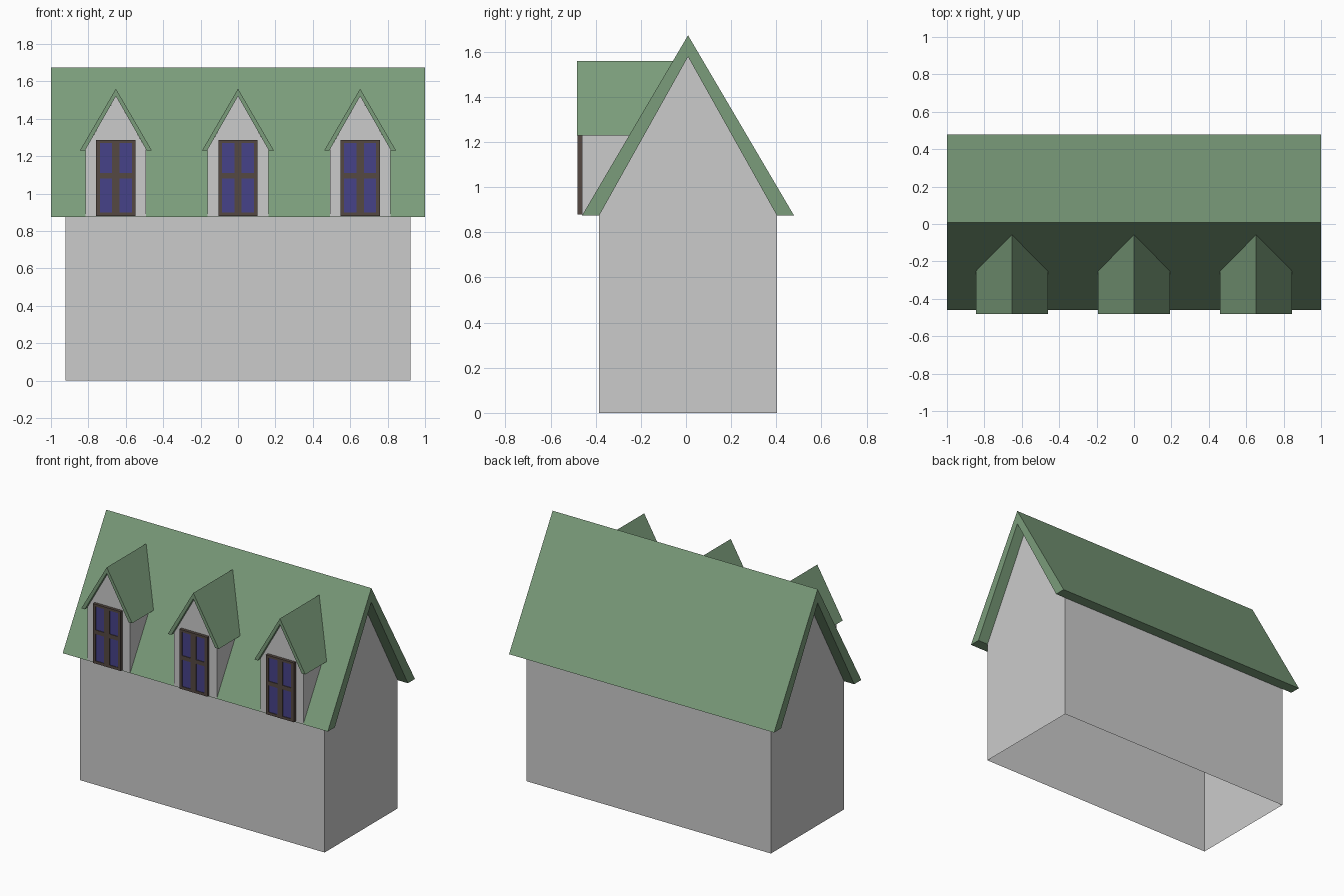
import bpy, bmesh

if "Cube" in bpy.data.objects:
    bpy.data.objects.remove(bpy.data.objects["Cube"])

MID_Y = 0.009          # ridge line of the main roof
EAVE_Z, RIDGE_Z = 0.874, 1.673
SLOPE = (RIDGE_Z - EAVE_Z) / 0.47


def material(name, rgb):
    m = bpy.data.materials.new(name)
    m.diffuse_color = (*rgb, 1)
    m.use_nodes = True
    m.node_tree.nodes["Principled BSDF"].inputs["Base Color"].default_value = m.diffuse_color
    return m


GREY = material("wall_grey", (0.57, 0.57, 0.57))
GREEN = material("roof_green", (0.197, 0.335, 0.197))
BROWN = material("frame_brown", (0.09, 0.066, 0.055))
BLUE = material("glass_blue", (0.062, 0.055, 0.25))


def add_object(name, bm, mat):
    bmesh.ops.recalc_face_normals(bm, faces=bm.faces)
    mesh = bpy.data.meshes.new(name)
    bm.to_mesh(mesh)
    bm.free()
    ob = bpy.data.objects.new(name, mesh)
    bpy.context.collection.objects.link(ob)
    mesh.materials.append(mat)
    return ob


def prism(name, profile, start, end, mat, skip=(), back_cap=True):
    """Join two copies of a profile; skip lists side faces left open."""
    bm = bmesh.new()
    a = [bm.verts.new(start(*p)) for p in profile]
    b = [bm.verts.new(end(*p)) for p in profile]
    n = len(profile)
    bm.faces.new(a)
    if back_cap:
        bm.faces.new(b)
    for i in range(n):
        if i not in skip:
            j = (i + 1) % n
            bm.faces.new((a[i], a[j], b[j], b[i]))
    return add_object(name, bm, mat)


def boxes(name, items, mat):
    """One object from boxes given as (x0, x1, y0, y1, z0, z1)."""
    bm = bmesh.new()
    for x0, x1, y0, y1, z0, z1 in items:
        vs = bmesh.ops.create_cube(bm, size=1)["verts"]
        bmesh.ops.scale(bm, verts=vs, vec=(x1 - x0, y1 - y0, z1 - z0))
        bmesh.ops.translate(bm, verts=vs, vec=((x0 + x1) / 2, (y0 + y1) / 2, (z0 + z1) / 2))
    return add_object(name, bm, mat)


def gable(half, base, eave, apex):
    return [(-half, base), (half, base), (half, eave), (0, apex), (-half, eave)]


def chevron(out_half, in_half, eave, out_apex, in_apex):
    return [(-out_half, eave), (-in_half, eave), (0, in_apex),
            (in_half, eave), (out_half, eave), (0, out_apex)]


def along_x(x):
    return lambda u, z: (x, MID_Y + u, z)


# House walls (open underneath) and main roof
prism("house_walls", gable(0.394, 0, EAVE_Z, 1.578),
      along_x(-0.923), along_x(0.923), GREY, skip=(0, 2, 3))
prism("main_roof", chevron(0.47, 0.394, EAVE_Z, RIDGE_Z, 1.578),
      along_x(-1), along_x(1), GREEN)

# Three dormers, their backs following the slope of the main roof
for side, cx in (("left", -0.653), ("middle", 0), ("right", 0.653)):
    def front(y):
        return lambda u, z: (cx + u, y, z)

    def into_roof(u, z):
        return (cx + u, MID_Y - (RIDGE_Z - z) / SLOPE + 0.03, z)

    prism(f"dormer_walls_{side}", gable(0.162, EAVE_Z + 0.003, 1.235, 1.52),
          front(-0.46), into_roof, GREY, skip=(2, 3), back_cap=False)
    prism(f"dormer_roof_{side}", chevron(0.192, 0.165, 1.23, 1.56, 1.52),
          front(-0.482), into_roof, GREEN)

    # Window frame: border, centre post and crossbar
    w, z0, z1, zm = 0.105, 0.88, 1.285, 1.095
    y0, y1 = -0.481, -0.459
    bars = [(cx - w, cx - w + 0.02, y0, y1, z0, z1),
            (cx + w - 0.02, cx + w, y0, y1, z0, z1),
            (cx - 0.02, cx + 0.02, y0, y1, z0, z1)]
    bars += [(cx - w + 0.001, cx + w - 0.001, y0 + 0.001, y1, a, b)
             for a, b in ((z0, z0 + 0.018), (zm - 0.014, zm + 0.014), (z1 - 0.016, z1))]
    boxes(f"window_frame_{side}", bars, BROWN)
    boxes(f"window_glass_{side}",
          [(cx - w + 0.01, cx + w - 0.01, y0 + 0.005, y1 - 0.002, z0 + 0.01, z1 - 0.01)], BLUE)
